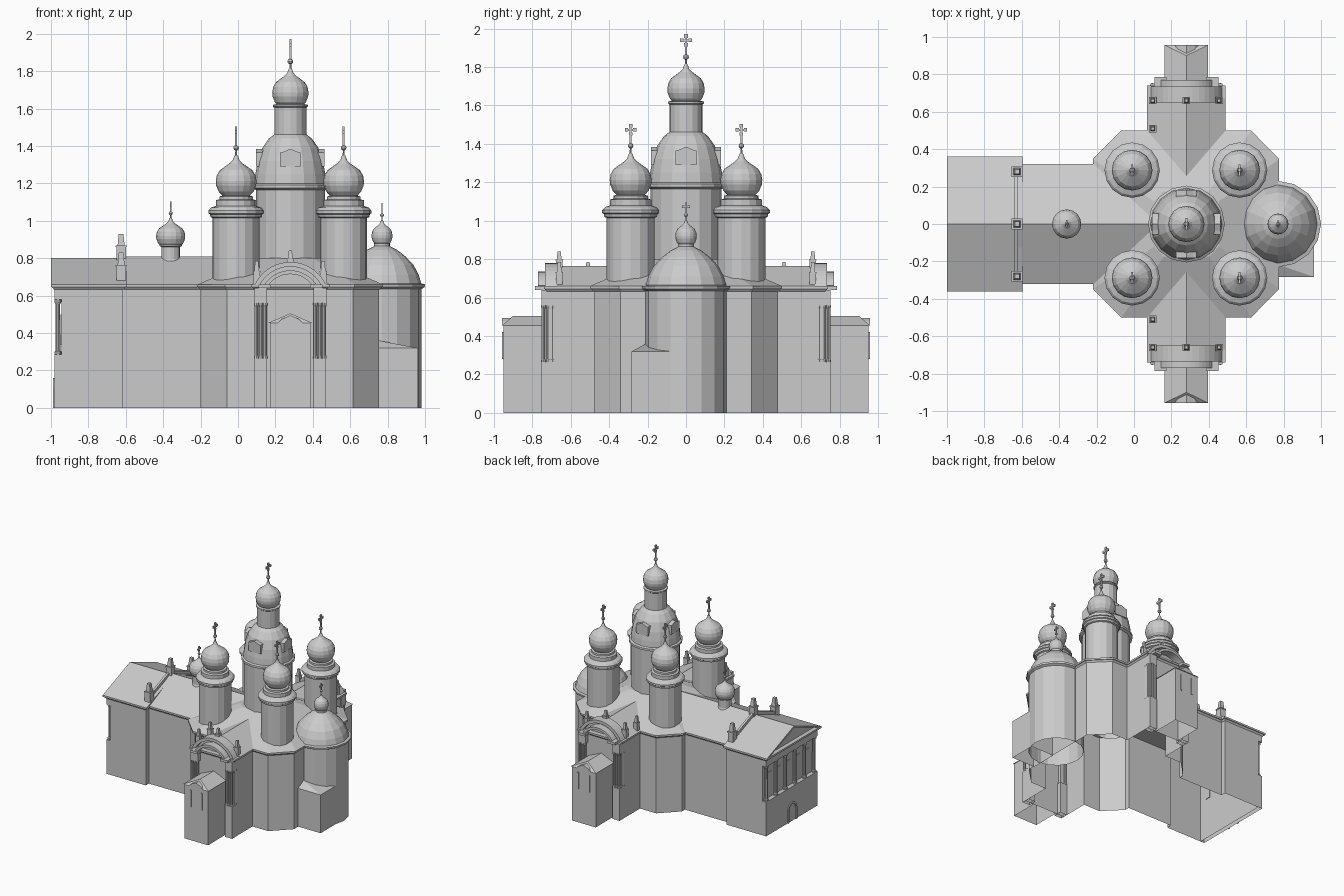
import bpy, bmesh, math
from mathutils import Vector

if "Cube" in bpy.data.objects:
    bpy.data.objects.remove(bpy.data.objects["Cube"])

stone = bpy.data.materials.new("pale_grey_stone")
stone.diffuse_color = (0.6, 0.6, 0.6, 1)
stone.use_nodes = True
stone.node_tree.nodes["Principled BSDF"].inputs["Base Color"].default_value = stone.diffuse_color


def mesh(name, verts, faces):
    me = bpy.data.meshes.new(name)
    me.from_pydata(verts, [], faces)
    bm = bmesh.new()
    bm.from_mesh(me)
    bmesh.ops.recalc_face_normals(bm, faces=bm.faces)
    bm.to_mesh(me)
    bm.free()
    me.materials.append(stone)
    ob = bpy.data.objects.new(name, me)
    bpy.context.collection.objects.link(ob)
    return ob


def loft(name, lower, z0, upper, z1, top=True, bottom=False):
    n = len(lower)
    v = [(x, y, z0) for x, y in lower] + [(x, y, z1) for x, y in upper]
    f = [(i, (i + 1) % n, n + (i + 1) % n, n + i) for i in range(n)]
    if top:
        f.append(tuple(range(n, 2 * n)))
    if bottom:
        f.append(tuple(reversed(range(n))))
    return mesh(name, v, f)


def extrude(name, pts, axis, a, b):
    """Profile (horizontal, z) pushed along x or y."""
    place = (lambda p, t: (t, p[0], p[1])) if axis == 'x' else (lambda p, t: (p[0], t, p[1]))
    n = len(pts)
    v = [place(p, a) for p in pts] + [place(p, b) for p in pts]
    f = [(i, (i + 1) % n, n + (i + 1) % n, n + i) for i in range(n)]
    return mesh(name, v, f + [tuple(range(n)), tuple(range(n, 2 * n))])


def box(name, x0, x1, y0, y1, z0, z1):
    r = [(x0, y0), (x1, y0), (x1, y1), (x0, y1)]
    return loft(name, r, z0, r, z1, True, z0 > 0)


def lathe(name, cx, cy, profile, n=16):
    v, f = [], []
    for r, z in profile:
        for i in range(n):
            a = 2 * math.pi * i / n
            v.append((cx + r * math.cos(a), cy + r * math.sin(a), z))
    for k in range(len(profile) - 1):
        for i in range(n):
            j = (i + 1) % n
            f.append((k * n + i, k * n + j, (k + 1) * n + j, (k + 1) * n + i))
    f.append(tuple(range((len(profile) - 1) * n, len(profile) * n)))
    return mesh(name, v, f)


def offset(pts, d):
    out = []
    for i, p in enumerate(pts):
        p = Vector(p)
        e0 = (p - Vector(pts[i - 1])).normalized()
        e1 = (Vector(pts[(i + 1) % len(pts)]) - p).normalized()
        n0, n1 = Vector((e0.y, -e0.x)), Vector((e1.y, -e1.x))
        out.append(tuple(p + (n0 + n1) * d / (1 + n0.dot(n1))))
    return out


def outline(west):
    half = [(west, .34), (-.615, .34), (-.615, .30), (-.2, .30), (-.2, .34), (-.06, .48), (.09, .48),
            (.09, .72), (.47, .72), (.47, .48), (.615, .48), (.755, .34)]
    return [(x, -y) for x, y in half] + half[::-1]


def onion(name, cx, cy, r, z, h):
    """Bulb dome of radius r from z, h tall, ending in a thin spire."""
    shape = [(.68, 0), (.86, .1), (.98, .25), (1, .36), (.95, .5), (.8, .63), (.55, .72), (.32, .8), (.17, .88), (.08, 1)]
    lathe(name, cx, cy, [(r * a, z + h * b) for a, b in shape])


def finial(cx, cy, z, ball, top, s):
    """Spire rod, ball and cross; the cross lies across the building."""
    lathe("spire", cx, cy, [(.006 * s, z), (.004 * s, ball)], 8)
    b = .015 * s
    lathe("spire_ball", cx, cy, [(.003, ball - b), (b * .8, ball - b * .6), (b, ball), (b * .8, ball + b * .6), (.003, ball + b)], 10)
    t, w = .005 * s, .027 * s
    c = top - w
    box("cross_upright", cx - t, cx + t, cy - t, cy + t, ball, top)
    box("cross_arm", cx - t, cx + t, cy - w, cy + w, c - t, c + t)
    for dy, dz in ((-w, 0), (w, 0), (0, w), (0, -w)):
        y, zz = cy + dy * .8, c + dz * .8
        box("cross_tip", cx - t, cx + t, y - 1.8 * t, y + 1.8 * t, zz - 1.8 * t, zz + 1.8 * t)


def pinnacle(x, y, z, h, w=.025):
    box("pinnacle_base", x - w, x + w, y - w, y + w, z, z + h * .5)
    box("pinnacle_cap", x - w * 1.15, x + w * 1.15, y - w * 1.15, y + w * 1.15, z + h * .5, z + h * .56)
    sq = lambda k: [(x - k, y - k), (x + k, y - k), (x + k, y + k), (x - k, y + k)]
    loft("pinnacle_top", sq(w * .75), z + h * .56, sq(w * .5), z + h)


# main walls and cornice
loft("walls", outline(-.945), 0, outline(-.945), .64, False)
eave = outline(-.98)
loft("cornice_lower", offset(eave, .004), .632, offset(eave, .014), .645, False, False)
loft("cornice_upper", offset(eave, .02), .645, offset(eave, .02), .66, True, True)

# broad roof rising to the central drum
base = [(-.215, -.345), (-.067, -.5), (.627, -.5), (.775, -.345), (.775, .345), (.627, .5), (-.067, .5), (-.215, .345)]
loft("crossing_roof", base, .66, [(.28 + (x - .28) * .35, y * .35) for x, y in base], .80)

# nave roof and west gable
extrude("nave_roof", [(-.32, .66), (0, .81), (.32, .66)], 'x', -.62, .2)
extrude("west_roof", [(-.36, .66), (0, .80), (.36, .66), (.36, .648), (0, .782), (-.36, .648)], 'x', -1, -.595)
extrude("west_tympanum", [(-.34, .655), (0, .785), (.34, .655)], 'x', -.965, -.6)
extrude("west_parapet", [(-.28, .68), (-.28, .72), (0, .825), (.28, .72), (.28, .68), (0, .78)], 'x', -.64, -.622)
for y, z, h in ((-.28, .68, .15), (0, .79, .14), (.28, .68, .15)):
    pinnacle(-.625, y, z, h)

# west portico: base, entablature, columns, windows, door
box("portico_base", -.98, -.945, -.34, .34, 0, .285)
box("portico_entablature", -.98, -.945, -.34, .34, .58, .64)
for i in range(6):
    y = -.315 + .126 * i
    lathe("portico_column", -.963, y, [(.018, .285), (.018, .30), (.013, .305), (.012, .555), (.018, .565), (.018, .58)], 10)
    if i < 5:
        box("portico_window", -.95, -.94, y + .04, y + .086, .34, .5)
arch = [(.06 * math.cos(math.pi * i / 10), .10 + .06 * math.sin(math.pi * i / 10)) for i in range(11)]
inner = [(a * .75, .10 + (b - .10) * .75) for a, b in arch]
extrude("west_door_frame", [(.06, 0)] + arch + [(-.06, 0), (-.045, 0)] + inner[::-1] + [(.045, 0)], 'x', -.988, -.979)

# transept arms, mirrored front and back
cx = .28
for s in (-1, 1):
    extrude("transept_roof", [(.07, .66), (cx, .765), (.49, .66)], 'y', s * .05, s * .67)
    arc = lambda r, a0: [(cx + r * math.cos(a0 + (math.pi - 2 * a0) * i / 14),
                          .57 + r * math.sin(a0 + (math.pi - 2 * a0) * i / 14)) for i in range(15)]
    a0 = math.asin(.09 / .21)
    extrude("arched_gable_wall", arc(.2, a0), 'y', s * .65, s * .70)
    extrude("arch_outer_moulding", arc(.21, a0) + arc(.185, a0)[::-1], 'y', s * .65, s * .735)
    extrude("arch_inner_moulding", arc(.165, .6) + arc(.145, .6)[::-1], 'y', s * .70, s * .77)
    for x in (.10, cx, .455):
        pinnacle(x, s * .66, .745 if x == cx else .665, .095 if x == cx else .12, .017)
    pinnacle(.10, s * .51, .665, .12, .017)

    # corner piers with clustered columns
    for m in (-1, 1):
        px, py = cx + m * .158, s * .718
        rect = lambda k: (px - k, px + k, py - k, py + k)
        box("pier_pedestal", *rect(.033), 0, .265)
        box("pier_core", *rect(.02), .265, .56)
        box("pier_entablature", *rect(.034), .56, .64)
        for dx, dy in ((-1, 1), (0, 1), (1, 1), (m, 0), (m, -1)):
            lathe("pier_column", px + dx * .024, py + s * dy * .024,
                  [(.012, .265), (.012, .275), (.009, .28), (.009, .54), (.012, .55), (.012, .56)], 8)
        bx = cx + m * .138
        box("cornice_break", bx - .033, bx + .033, min(s * .72, s * .785), max(s * .72, s * .785), .64, .66)

    # entrance porch with hipped roof
    x0, x1, y0, y1 = .17, .388, s * .72, s * .95
    r = [(x0, y0), (x1, y0), (x1, y1), (x0, y1)]
    loft("porch_walls", r, 0, r, .455, False)
    e0, e1, ye = .163, .395, s * .957
    mesh("porch_roof", [(e0, y0, .455), (e1, y0, .455), (e1, ye, .455), (e0, ye, .455), (cx, y0, .505), (cx, s * .90, .505)],
         [(0, 3, 5, 4), (1, 4, 5, 2), (3, 2, 5), (0, 1, 2, 3)])
    extrude("porch_pediment", [(.215, .455), (.235, .475), (cx, .495), (.325, .475), (.345, .455)], 'y', s * .90, s * .957)
    for x in (.228, .332):
        box("porch_slit", x - .006, x + .006, min(s * .945, s * .957), max(s * .945, s * .957), .28, .42)

# four corner towers
for tx in (-.01, .565):
    for ty in (-.288, .288):
        lathe("corner_tower", tx, ty, [(.125, .6), (.125, 1.015), (.137, 1.02), (.14, 1.035), (.148, 1.04), (.148, 1.055),
              (.135, 1.07), (.108, 1.08), (.108, 1.11), (.09, 1.115), (.09, 1.13), (.072, 1.135), (.072, 1.15)])
        onion("corner_onion_dome", tx, ty, .109, 1.135, .215)
        finial(tx, ty, 1.33, 1.39, 1.50, 1)

# central tower with bell-shaped dome, dormers and lantern
lathe("central_tower", cx, 0, [(.185, .66), (.185, 1.165), (.205, 1.175), (.205, 1.192), (.192, 1.2), (.187, 1.25),
      (.174, 1.32), (.15, 1.39), (.115, 1.44), (.086, 1.462), (.086, 1.605), (.093, 1.61), (.093, 1.62), (.07, 1.625), (.07, 1.64)])
onion("central_onion_dome", cx, 0, .097, 1.615, .2)
finial(cx, 0, 1.8, 1.852, 1.967, 1.05)
dormer = [(-.055, 1.29), (.055, 1.29), (.055, 1.365), (.035, 1.37), (0, 1.385), (-.035, 1.37), (-.055, 1.365)]
for s in (-1, 1):
    extrude("dormer_side", dormer, 'x', cx + s * .08, cx + s * .183)
    extrude("dormer_front", [(cx + a, b) for a, b in dormer], 'y', s * .08, s * .183)

# east apse with dome and small lantern
lathe("apse", .77, 0, [(.21, 0), (.21, .635), (.228, .645), (.23, .66), (.21, .665), (.197, .71), (.168, .765),
      (.125, .81), (.08, .845), (.05, .86), (.042, .865), (.042, .885)])
onion("apse_onion_dome", .77, 0, .056, .875, .13)
finial(.77, 0, .99, 1.03, 1.092, .7)

# low annex beside the apse
r = [(.75, -.283), (.963, -.283), (.963, -.06), (.75, -.06)]
loft("annex_walls", r, 0, r, .32, False)
mesh("annex_roof", [(x, y, .32) for x, y in r] + [(.75, -.21, .36)], [(0, 1, 4), (1, 2, 4), (2, 3, 4), (3, 0, 4)])

# small cupola on the nave ridge
lathe("nave_cupola", -.36, 0, [(.06, .77), (.05, .80), (.05, .86), (.06, .865), (.06, .875), (.05, .88)])
onion("nave_onion_dome", -.36, 0, .078, .865, .15)
finial(-.36, 0, 1.0, 1.04, 1.10, .7)
